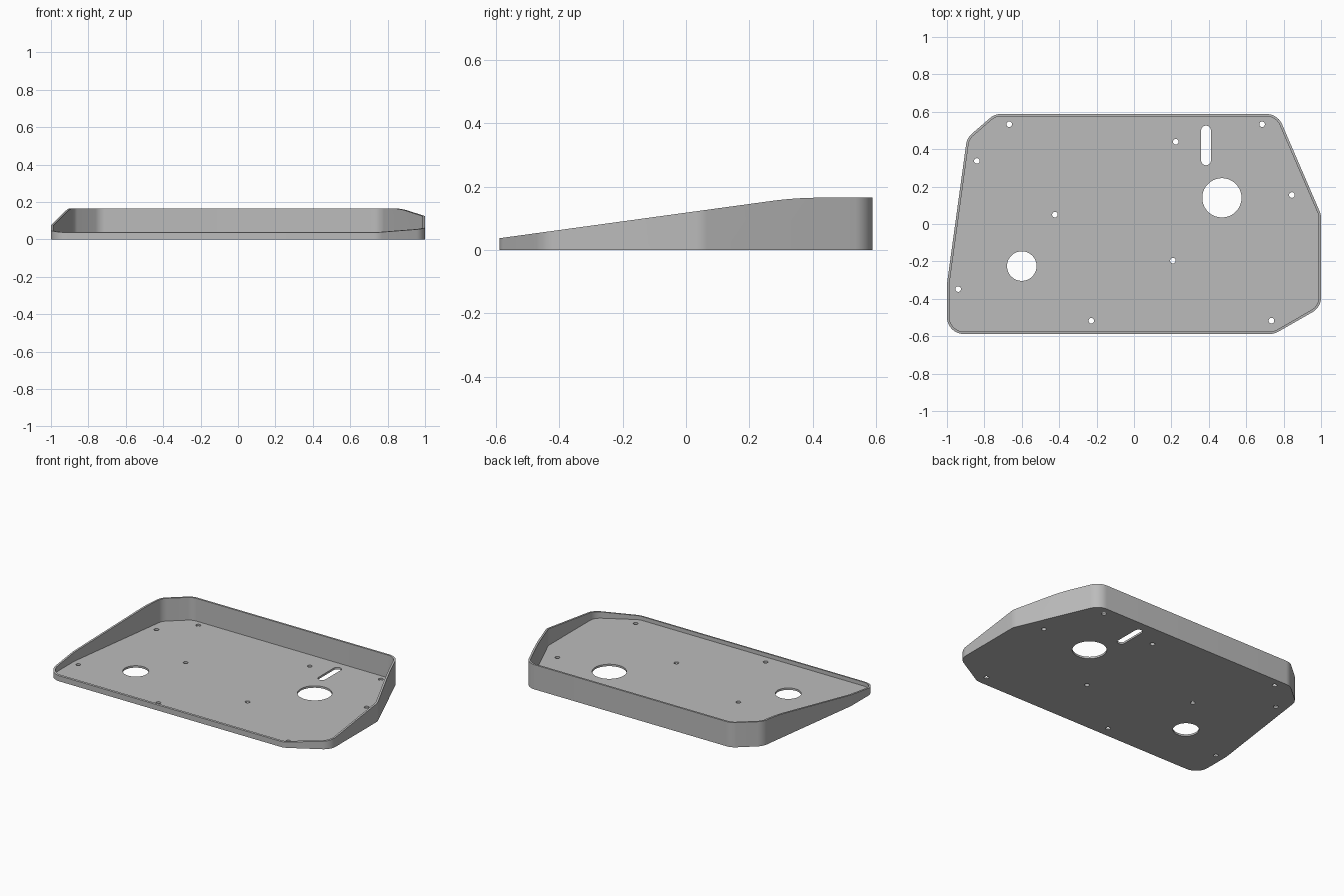
import bpy, bmesh, math
from mathutils import Vector

if "Cube" in bpy.data.objects:
    bpy.data.objects.remove(bpy.data.objects["Cube"], do_unlink=True)

WALL = 0.013
FLOOR = 0.013
RADIUS = 0.09

grey = bpy.data.materials.new("plain grey")
grey.use_nodes = True
grey.diffuse_color = (0.5, 0.5, 0.5, 1)
grey.node_tree.nodes["Principled BSDF"].inputs["Base Color"].default_value = (0.5, 0.5, 0.5, 1)


def inset(points, d):
    """Move every edge of a counter-clockwise polygon inwards by d."""
    out = []
    for i, p in enumerate(points):
        a = (p - points[i - 1]).normalized()
        b = (points[(i + 1) % len(points)] - p).normalized()
        na, nb = Vector((-a.y, a.x)), Vector((-b.y, b.x))
        out.append(p + (na + nb) * d / (1 + na.dot(nb)))
    return out


def fillet(points, r, steps=10):
    """Round every corner of a counter-clockwise polygon."""
    out = []
    for i, p in enumerate(points):
        a = (p - points[i - 1]).normalized()
        b = (points[(i + 1) % len(points)] - p).normalized()
        turn = a.angle(b)
        start = p - a * r * math.tan(turn / 2)
        normal = Vector((-a.y, a.x))
        for k in range(steps + 1):
            t = turn * k / steps
            out.append(start + a * r * math.sin(t) + normal * r * (1 - math.cos(t)))
    return out


def prism(name, base, direction):
    """Extrude a closed 3D outline along a direction."""
    bm = bmesh.new()
    face = bm.faces.new([bm.verts.new(v) for v in base])
    top = bmesh.ops.extrude_face_region(bm, geom=[face])
    moved = [v for v in top["geom"] if isinstance(v, bmesh.types.BMVert)]
    bmesh.ops.translate(bm, verts=moved, vec=direction)
    bmesh.ops.recalc_face_normals(bm, faces=bm.faces)
    mesh = bpy.data.meshes.new(name)
    bm.to_mesh(mesh)
    bm.free()
    mesh.materials.append(grey)
    obj = bpy.data.objects.new(name, mesh)
    bpy.context.collection.objects.link(obj)
    return obj


def upright(name, outline, z0, z1):
    return prism(name, [(p.x, p.y, z0) for p in outline], (0, 0, z1 - z0))


def carve(target, tool, operation="DIFFERENCE"):
    mod = target.modifiers.new(tool.name, "BOOLEAN")
    mod.operation, mod.solver, mod.object = operation, "EXACT", tool
    bpy.context.view_layer.objects.active = target
    bpy.ops.object.modifier_apply(modifier=mod.name)
    bpy.data.objects.remove(tool, do_unlink=True)


def slot(x, y, r, half=0.0, steps=24):
    """Round hole, stretched along y when half is above zero."""
    out = []
    for k in range(2 * steps):
        t = math.pi * (k + 0.5) / steps
        out.append(Vector((x + r * math.cos(t),
                           y + r * math.sin(t) + math.copysign(half, math.sin(t)))))
    return out


# Outer shell
corners = [Vector(c) for c in (
    (-1, -0.588), (0.75, -0.588), (1, -0.445), (1, 0.05),
    (0.768, 0.588), (-0.745, 0.588), (-0.893, 0.46), (-1, -0.32))]
tray = upright("tray", fillet(corners, RADIUS), 0, 0.3)

# Sloping rim with a soft bend towards the level back
slope, level, bend, ease = 0.137, 0.165, 0.345, 0.08
profile = [(-0.8, -0.1), (0.8, -0.1), (0.8, level)]
for k in range(9):
    s = 1 - k / 4
    profile.append((bend + ease * s, level - slope * ease * (1 - s) ** 2 / 4))
profile.append((-0.8, level - slope * (bend + 0.8)))
carve(tray, prism("rim_profile", [(-1.2, y, z) for y, z in profile], (2.4, 0, 0)), "INTERSECT")

# Hollow inside
inner = fillet(inset(corners, WALL), RADIUS - WALL)
carve(tray, upright("hollow", inner, FLOOR, 0.4))

# Floor openings: two large holes, a slot and the screw holes
openings = [slot(0.47, 0.14, 0.105), slot(-0.6, -0.225, 0.079), slot(0.385, 0.42, 0.026, 0.08)]
screws = [(-0.667, 0.533), (-0.84, 0.337), (-0.423, 0.05), (-0.94, -0.348), (-0.228, -0.517),
          (0.735, -0.517), (0.208, -0.196), (0.844, 0.155), (0.223, 0.44), (0.685, 0.533)]
openings += [slot(x, y, 0.015, steps=10) for x, y in screws]
for outline in openings:
    carve(tray, upright("opening", outline, -0.05, FLOOR + 0.01))

# Smooth corners, crisp edges
bpy.ops.object.select_all(action="DESELECT")
tray.select_set(True)
bpy.context.view_layer.objects.active = tray
bpy.ops.object.shade_smooth_by_angle(angle=math.radians(25))
